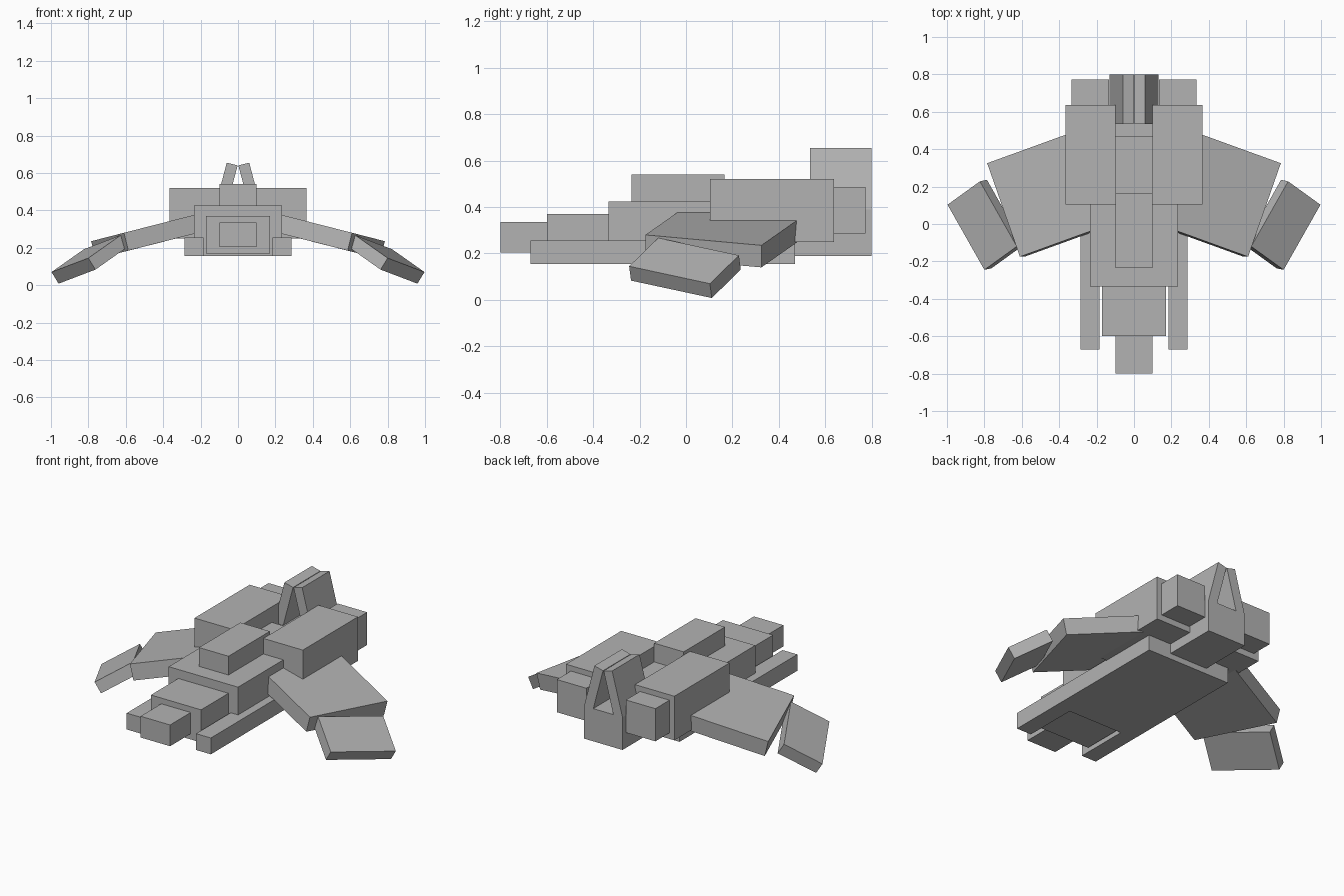
import bpy
import bmesh
from mathutils import Vector

cube = bpy.data.objects.get("Cube")
if cube:
    bpy.data.objects.remove(cube, do_unlink=True)

grey = bpy.data.materials.new("hull_grey")
grey.use_nodes = True
colour = (0.45, 0.45, 0.45, 1)
grey.diffuse_color = colour
grey.node_tree.nodes["Principled BSDF"].inputs["Base Color"].default_value = colour


def prism(name, outline, offset, mirror=False):
    """Extrude a four-cornered outline along an offset, optionally mirrored across x."""
    bm = bmesh.new()
    near = [Vector(p) for p in outline]
    a = [bm.verts.new(p) for p in near]
    b = [bm.verts.new(p + Vector(offset)) for p in near]
    bm.faces.new(a)
    bm.faces.new(b[::-1])
    for i in range(len(a)):
        j = (i + 1) % len(a)
        bm.faces.new((a[j], a[i], b[i], b[j]))
    bmesh.ops.recalc_face_normals(bm, faces=bm.faces)
    mesh = bpy.data.meshes.new(name)
    bm.to_mesh(mesh)
    bm.free()
    mesh.materials.append(grey)
    obj = bpy.data.objects.new(name, mesh)
    bpy.context.collection.objects.link(obj)
    if mirror:
        obj.modifiers.new("mirror", "MIRROR")
    return obj


def box(name, x, y, z, mirror=False):
    """Axis-aligned box from (low, high) ranges."""
    outline = [(x[0], y[0], z[0]), (x[1], y[0], z[0]),
               (x[1], y[0], z[1]), (x[0], y[0], z[1])]
    return prism(name, outline, (0, y[1] - y[0], 0), mirror)


def slab(name, corner, along, across, thickness):
    """Mirrored tilted plate: a top corner, two edge vectors and a depth."""
    c, u, v = Vector(corner), Vector(along), Vector(across)
    down = -u.cross(v).normalized() * thickness
    return prism(name, [c, c + u, c + u + v, c + v], down, True)


# Fuselage, stepping down toward the nose
box("nose_tip", (-0.1, 0.1), (-0.8, -0.59), (0.205, 0.335))
box("nose", (-0.17, 0.17), (-0.6, -0.32), (0.17, 0.37))
box("fuselage", (-0.235, 0.235), (-0.335, 0.47), (0.155, 0.425))
box("canopy", (-0.1, 0.1), (-0.235, 0.165), (0.4, 0.54))
box("tail_block", (-0.13, 0.13), (0.46, 0.8), (0.19, 0.39))

# Paired guns and engines
box("gun_pod", (0.185, 0.285), (-0.67, 0.47), (0.155, 0.255), True)
box("engine", (0.1, 0.367), (0.103, 0.637), (0.25, 0.52), True)
box("exhaust", (0.134, 0.334), (0.62, 0.773), (0.287, 0.487), True)

# Drooping swept wings and steeper outer panels
slab("inner_wing", (0.1, 0.01, 0.41), (0.51, -0.185, -0.13), (0.175, 0.5, -0.045), 0.098)
slab("outer_wing", (0.627, -0.12, 0.267), (0.173, -0.125, -0.122), (0.197, 0.348, -0.075), 0.073)

# Twin tail fins leaning together
prism("tail_fin", [(0.13, 0.535, 0.39), (0.06, 0.535, 0.655),
                   (0.002, 0.535, 0.64), (0.072, 0.535, 0.375)], (0, 0.265, 0), True)
